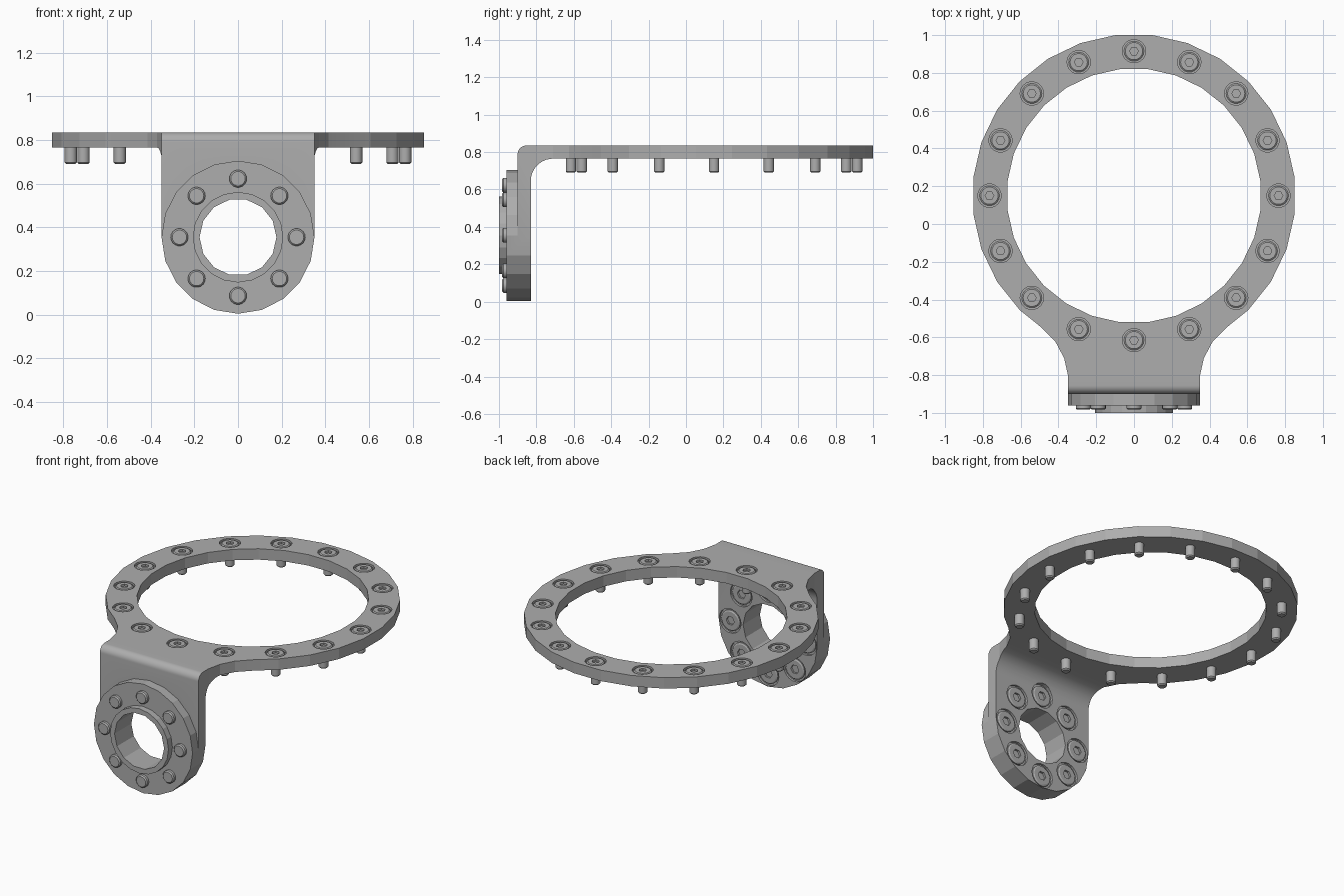
import bpy
import bmesh
from math import pi, sin, cos
from mathutils import Matrix, Vector

if "Cube" in bpy.data.objects:
    bpy.data.objects.remove(bpy.data.objects["Cube"])

metal = bpy.data.materials.new("grey metal")
metal.use_nodes = True
GREY = (0.42, 0.42, 0.42, 1)
metal.diffuse_color = GREY
metal.node_tree.nodes["Principled BSDF"].inputs["Base Color"].default_value = GREY

RING_Y, RING_R, HOLE_R = 0.15, 0.856, 0.674
TOP, UNDER = 0.835, 0.765
FRONT, BACK = -0.90, -0.83
AXLE_Z, FLANGE_R, HALF = 0.355, 0.35, 0.35


def finish(name, bm, matrix=Matrix()):
    bmesh.ops.recalc_face_normals(bm, faces=bm.faces[:])
    mesh = bpy.data.meshes.new(name)
    bm.to_mesh(mesh)
    bm.free()
    ob = bpy.data.objects.new(name, mesh)
    mesh.transform(matrix)
    mesh.materials.append(metal)
    bpy.context.collection.objects.link(ob)
    return ob


def prism(name, points, direction):
    """Extrude a closed outline along a direction."""
    bm = bmesh.new()
    face = bm.faces.new([bm.verts.new(p) for p in points])
    new = bmesh.ops.extrude_face_region(bm, geom=[face])["geom"]
    bmesh.ops.translate(bm, vec=direction,
                        verts=[v for v in new if isinstance(v, bmesh.types.BMVert)])
    return finish(name, bm)


def lathe(name, profile, segs, matrix, phase=0.0, hexed=0):
    """Spin a profile from axis to axis; the first hexed rings become hexagonal."""
    bm = bmesh.new()
    rings = []
    for i, (r, z) in enumerate(profile):
        if r == 0:
            rings.append([bm.verts.new((0, 0, z))] * segs)
            continue
        ring = []
        for k in range(segs):
            a = 2 * pi * k / segs + phase
            rr = r * cos(pi / 6) / cos(a % (pi / 3) - pi / 6) if i < hexed else r
            ring.append(bm.verts.new((rr * cos(a), rr * sin(a), z)))
        rings.append(ring)
    for a, b in zip(rings, rings[1:]):
        for k in range(segs):
            j = (k + 1) % segs
            bm.faces.new(list(dict.fromkeys((a[k], a[j], b[j], b[k]))))
    return finish(name, bm, matrix)


def combine(target, tool, operation):
    mod = target.modifiers.new("cut", "BOOLEAN")
    mod.object, mod.operation, mod.solver = tool, operation, "EXACT"
    bpy.context.view_layer.objects.active = target
    bpy.ops.object.modifier_apply(modifier=mod.name)
    bpy.data.objects.remove(tool)


def smooth(ob, degrees):
    bpy.ops.object.select_all(action="DESELECT")
    ob.select_set(True)
    bpy.context.view_layer.objects.active = ob
    bpy.ops.object.shade_smooth_by_angle(angle=degrees * pi / 180)


def arc(cy, cz, r, start, end, n=10):
    return [(-1, cy + r * cos(start + (end - start) * i / n),
             cz + r * sin(start + (end - start) * i / n)) for i in range(n + 1)]


# Bent sheet: side profile with rounded outer and inner bend
bend_out, bend_in = 0.045, 0.12
side = [(-1, 1.1, UNDER), (-1, 1.1, TOP)]
side += arc(FRONT + bend_out, TOP - bend_out, bend_out, pi / 2, pi)
side += [(-1, FRONT, AXLE_Z), (-1, BACK, AXLE_Z)]
side += arc(BACK + bend_in, UNDER - bend_in, bend_in, pi, pi / 2)
bracket = prism("bracket", side, (2, 0, 0))

# Plan outline: ring with a flared neck
outline = []
for k in range(22):
    a = -pi / 4 + k * 2 * pi / 28
    outline.append((RING_R * cos(a), RING_Y + RING_R * sin(a), 0.1))
neck = [(0.50, -0.54), (0.415, -0.625), (0.37, -0.71), (HALF, -0.80), (HALF, -1.1)]
outline += [(-x, y, 0.1) for x, y in neck]
outline += [(x, y, 0.1) for x, y in reversed(neck)]
combine(bracket, prism("plan", outline, (0, 0, 1)), "INTERSECT")

# Round flange with raised collar on the front
to_front = Matrix.Translation((0, BACK, AXLE_Z)) @ Matrix.Rotation(pi / 2, 4, "X")
flange = [(0, 0), (FLANGE_R, 0), (FLANGE_R, 0.13), (0.207, 0.13), (0.207, 0.17), (0, 0.17)]
combine(bracket, lathe("flange", flange, 20, to_front), "UNION")

# Large ring opening and flange bore
opening = [(0, -0.2), (HOLE_R, -0.2), (HOLE_R, 0.2), (0, 0.2)]
combine(bracket, lathe("opening", opening, 28, Matrix.Translation((0, RING_Y, 0.8)),
                       pi / 28), "DIFFERENCE")
bore = [(0, -0.3), (0.176, -0.3), (0.176, 0.3), (0, 0.3)]
combine(bracket, lathe("bore", bore, 14, to_front), "DIFFERENCE")


# Countersunk screws in shallow pockets
def screw(name, matrix, size, shank, length):
    pocket = [(0, 0.05), (0.062 * size, 0.05), (0.062 * size, -0.014), (0, -0.014)]
    combine(bracket, lathe("pocket", pocket, 18, matrix), "DIFFERENCE")
    body = [(0, -0.025), (0.023 * size, -0.025), (0.023 * size, -0.001),
            (0.046 * size, -0.001), (0.053 * size, -0.006), (0.053 * size, -0.02),
            (shank, -0.05), (shank, 0.007 - length), (shank - 0.007, -length), (0, -length)]
    smooth(lathe(name, body, 18, matrix, hexed=3), 30)


for k in range(16):
    a = 2 * pi * k / 16
    spot = Vector((0.765 * cos(a), RING_Y + 0.765 * sin(a), TOP))
    screw(f"ring_screw_{k + 1}", Matrix.Translation(spot), 1.0, 0.028, 0.145)

for k in range(8):
    a = 2 * pi * k / 8
    spot = Vector((0.268 * cos(a), BACK, AXLE_Z + 0.268 * sin(a)))
    turn = Matrix.Translation(spot) @ Matrix.Rotation(-pi / 2, 4, "X")
    screw(f"flange_screw_{k + 1}", turn, 1.25, 0.04, 0.153)

smooth(bracket, 11)
